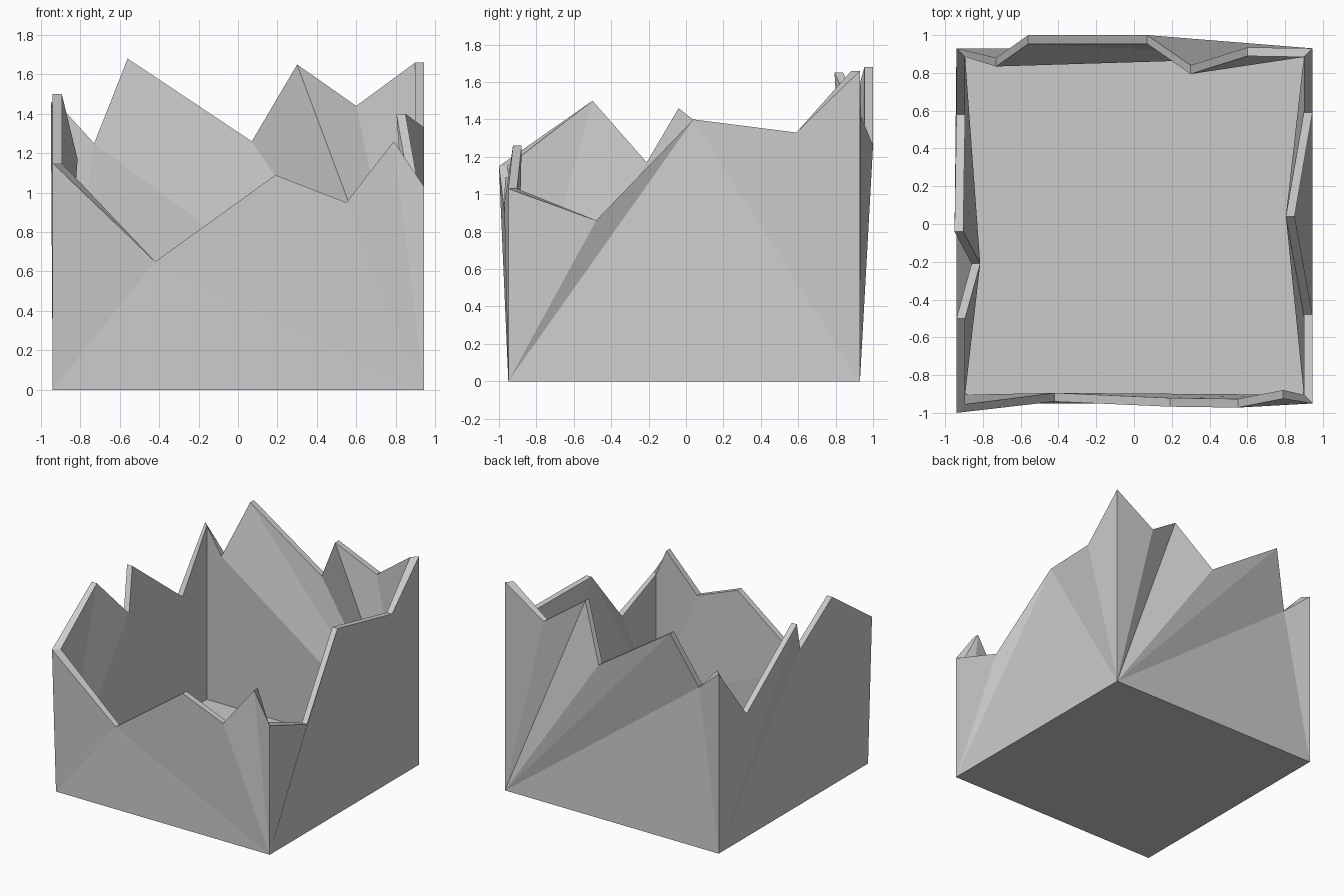
import bpy
import bmesh

cube = bpy.data.objects.get("Cube")
if cube:
    bpy.data.objects.remove(cube, do_unlink=True)

GREY = (0.6, 0.6, 0.6, 1.0)
THICK = 0.046

mat = bpy.data.materials.new("plain grey")
mat.use_nodes = True
mat.diffuse_color = GREY
mat.node_tree.nodes["Principled BSDF"].inputs["Base Color"].default_value = GREY

# Base corners, counter-clockwise from front right corner of the model (-x, -y)
base = [(-0.94, -0.95, 0), (0.945, -0.95, 0), (0.945, 0.93, 0), (-0.94, 0.93, 0)]
corners = [(-0.94, -1.0, 1.15), (0.945, -0.95, 1.03),
           (0.945, 0.93, 1.66), (-0.94, 0.93, 1.43)]

# Jagged rim points between corners, and the one that folds down to both base corners
front = [(-0.42, -0.94, 0.65), (0.19, -0.967, 1.09), (0.55, -0.972, 0.95), (0.79, -0.925, 1.26)]
left = [(0.945, -0.48, 0.86), (0.85, 0.04, 1.40), (0.945, 0.59, 1.33)]
back = [(0.60, 0.935, 1.44), (0.30, 0.84, 1.65), (0.07, 1.0, 1.26),
        (-0.56, 1.0, 1.68), (-0.73, 0.88, 1.25)]
right = [(-0.94, 0.58, 0.98), (-0.95, -0.04, 1.46), (-0.86, -0.21, 1.17), (-0.94, -0.50, 1.50)]
walls = [(front, 1), (left, 2), (back, 5), (right, 3)]
inward = [(0, 1), (-1, 0), (0, -1), (1, 0)]

bm = bmesh.new()


def shifted(p, dirs, lift=0.0):
    """Point moved inward by the wall thickness along each given direction."""
    return (p[0] + THICK * sum(d[0] for d in dirs),
            p[1] + THICK * sum(d[1] for d in dirs), p[2] + lift)


def pair(p, dirs, lift=0.0):
    """Outer and inner vertex of the shell."""
    return bm.verts.new(p), bm.verts.new(shifted(p, dirs, lift))


def corner_pairs(points, lift=0.0):
    return [pair(p, (inward[i - 1], inward[i]), lift) for i, p in enumerate(points)]


floor = corner_pairs(base, THICK)
top = corner_pairs(corners)

# Folded walls, outside and inside, joined by a flat broken edge
for i, (points, fold) in enumerate(walls):
    j = (i + 1) % 4
    rim = [top[i]] + [pair(p, (inward[i],)) for p in points] + [top[j]]
    for side in (0, 1):
        start, end = floor[i][side], floor[j][side]
        edge = [v[side] for v in rim]
        tris = [(start, end, edge[fold])]
        for k, (a, b) in enumerate(zip(edge, edge[1:])):
            tris.append((start if k < fold else end, b, a))
        for tri in tris:
            bm.faces.new(tri if side == 0 else tri[::-1])
    for a, b in zip(rim, rim[1:]):
        bm.faces.new((a[0], b[0], b[1], a[1]))

# Underside and inner floor
bm.faces.new([v[0] for v in reversed(floor)])
bm.faces.new([v[1] for v in floor])
bmesh.ops.recalc_face_normals(bm, faces=bm.faces[:])

mesh = bpy.data.meshes.new("broken_box")
bm.to_mesh(mesh)
bm.free()
mesh.materials.append(mat)
box = bpy.data.objects.new("broken_box", mesh)
bpy.context.collection.objects.link(box)
